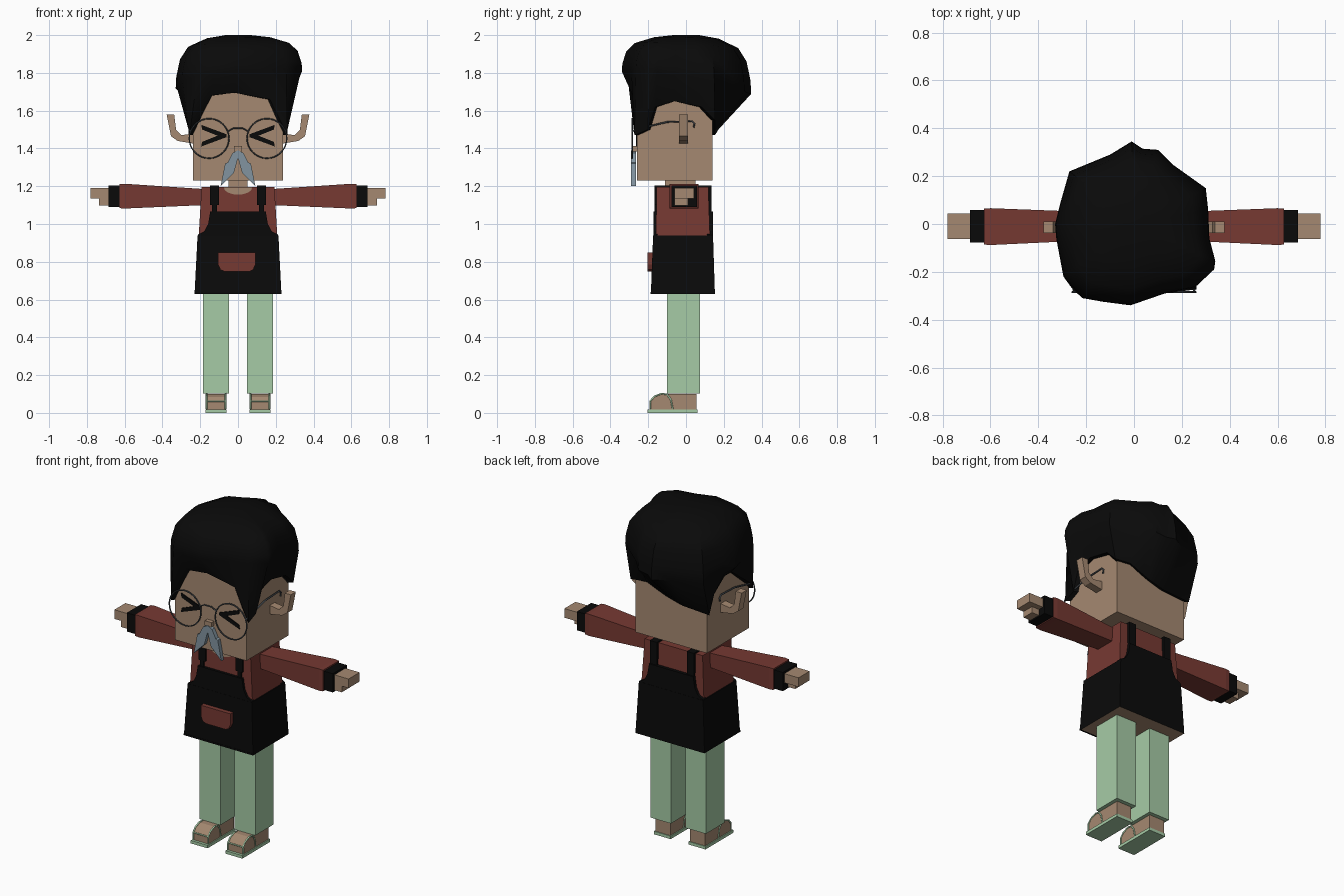
import bpy, bmesh, math

cube = bpy.data.objects.get("Cube")
if cube:
    bpy.data.objects.remove(cube)


def material(name, r, g, b):
    m = bpy.data.materials.new(name)
    m.use_nodes = True
    m.diffuse_color = (r, g, b, 1)
    node = next(n for n in m.node_tree.nodes if n.type == 'BSDF_PRINCIPLED')
    node.inputs["Base Color"].default_value = (r, g, b, 1)
    node.inputs["Roughness"].default_value = 0.9
    return m


SKIN = material("skin tan", .376, .25, .165)
BLACK = material("black", .003, .003, .003)
RED = material("brick red", .181, .041, .032)
GREEN = material("pale green", .381, .597, .381)
GREY = material("blue grey", .223, .296, .352)
METAL = material("dark metal", .06, .07, .08)
SIDES = (("left", 1), ("right", -1))


def link(name, mesh, mat):
    mesh.materials.clear()
    mesh.materials.append(mat)
    ob = bpy.data.objects.new(name, mesh)
    bpy.context.collection.objects.link(ob)
    return ob


def loft(name, rings, mat):
    """Skin rings of equal length and close both ends."""
    bm = bmesh.new()
    rows = [[bm.verts.new(p) for p in ring] for ring in rings]
    n = len(rows[0])
    for a, b in zip(rows, rows[1:]):
        for i in range(n):
            j = (i + 1) % n
            bm.faces.new((a[i], a[j], b[j], b[i]))
    bm.faces.new(rows[0])
    bm.faces.new(rows[-1])
    bmesh.ops.recalc_face_normals(bm, faces=bm.faces)
    mesh = bpy.data.meshes.new(name)
    bm.to_mesh(mesh)
    bm.free()
    return link(name, mesh, mat)


def rect(x, y, z):
    """Horizontal rectangle at height z."""
    return [(x[0], y[0], z), (x[1], y[0], z), (x[1], y[1], z), (x[0], y[1], z)]


def box(name, x, y, z, mat):
    return loft(name, [rect(x, y, z[0]), rect(x, y, z[1])], mat)


def upright(x, y, z):
    """Rectangle facing sideways at position x."""
    return [(x, y[0], z[0]), (x, y[1], z[0]), (x, y[1], z[1]), (x, y[0], z[1])]


def plate(name, outline, y0, y1, mat, s=1):
    """Front-facing outline pushed through from y0 to y1."""
    return loft(name, [[(s * x, y, z) for x, z in outline] for y in (y0, y1)], mat)


def wire(name, points, radius, mat, closed=False):
    cu = bpy.data.curves.new(name + " path", 'CURVE')
    cu.dimensions = '3D'
    cu.bevel_depth = radius
    cu.bevel_resolution = 1
    sp = cu.splines.new('POLY')
    sp.points.add(len(points) - 1)
    for p, co in zip(sp.points, points):
        p.co = (*co, 1)
    sp.use_cyclic_u = closed
    tmp = bpy.data.objects.new(name + " path", cu)
    mesh = bpy.data.meshes.new_from_object(tmp)
    bpy.data.objects.remove(tmp)
    return link(name, mesh, mat)


# Head, neck and nose
box("head", (-.238, .238), (-.26, .14), (1.23, 1.76), SKIN)
box("neck", (-.05, .05), (-.11, .05), (1.1, 1.24), SKIN)
box("nose", (-.022, .022), (-.285, -.255), (1.385, 1.412), SKIN)

# Hair: plan outline with the hem height below each point
LOCKS = [(-.01, .345, 1.5), (.035, .315, 1.51), (.1, .31, 1.53), (.16, .25, 1.56),
         (.3, .15, 1.55), (.31, .06, 1.62), (.315, -.06, 1.65), (.34, -.155, 1.62),
         (.335, -.19, 1.5), (.255, -.265, 1.47), (.13, -.29, 1.66), (-.015, -.34, 1.695),
         (-.13, -.325, 1.68), (-.215, -.31, 1.47), (-.295, -.22, 1.5), (-.325, -.06, 1.65),
         (-.33, 0, 1.65), (-.31, .08, 1.58), (-.27, .22, 1.47), (-.1, .29, 1.48)]


def hem(x, y, z, scale):
    """Pull a lock in to the boxy shape of the head."""
    u, v = x / .262, (y + .06) / .213
    k = 1.4 / max(abs(u), abs(v))
    u, v = (max(-1, min(1, w * k)) for w in (u, v))
    return (u * .262 * scale, v * .213 * scale - .06, z)


def crown(x, y, scale, rise):
    wide = 1.75 - .175 * y + .1 * x
    return (x * scale, y * scale, wide + (2 - wide) * rise)


hair_rings = [[hem(*p, s) for p in LOCKS] for s in (.9, 1)]
for s, rise in ((1, 0), (.99, .22), (.93, .55), (.8, .78), (.5, .94), (.2, 1)):
    hair_rings.append([crown(x, y, s, rise) for x, y, _ in LOCKS])
hair = loft("hair", hair_rings, BLACK)

# Ears, eyes, moustache and glasses
EAR = [(.23, 1.425), (.32, 1.44), (.355, 1.465), (.378, 1.58),
       (.338, 1.58), (.328, 1.5), (.3, 1.47), (.23, 1.48)]
LID = [(.195, 1.525), (.06, 1.475), (.06, 1.46), (.09, 1.46), (.19, 1.5)]
TACHE = [(0, 1.39), (.03, 1.375), (.055, 1.325), (.068, 1.32),
         (.092, 1.2), (.022, 1.27), (0, 1.35)]
for side, s in SIDES:
    plate(side + " ear", EAR, -.037, .01, SKIN, s)
    plate(side + " upper eye line", LID, -.266, -.258, BLACK, s)
    plate(side + " lower eye line", [(x, 2.935 - z) for x, z in LID], -.265, -.258, BLACK, s)
    plate(side + " moustache", TACHE, -.29, -.266, GREY, s)
    ring = [(s * .153 + .105 * math.cos(t), -.285, 1.453 + .105 * math.sin(t))
            for t in (math.tau * i / 32 for i in range(32))]
    wire(side + " lens rim", ring, .004, METAL, True)
    temple = [(.25, -.285, 1.49), (.255, -.25, 1.505), (.255, -.1, 1.54),
              (.255, .03, 1.545), (.255, .045, 1.53), (.255, .04, 1.51)]
    wire(side + " temple", [(s * x, y, z) for x, y, z in temple], .005, METAL)
wire("glasses bridge", [(-.055, -.285, 1.49), (-.025, -.285, 1.507),
                        (.025, -.285, 1.507), (.055, -.285, 1.49)], .004, METAL)

# Torso and neckline
loft("torso", [rect((-.21, .21), (-.16, .128), .9),
               rect((-.193, .193), (-.155, .118), 1.195)], RED)
NECKLINE = [(.075 * math.cos(t), 1.193 - .038 * math.sin(t))
            for t in (math.pi * i / 8 for i in range(9))]
plate("neckline", NECKLINE, -.16, -.153, SKIN)

# Apron: skirt with a bare underside, bibs, straps and pocket
skirt = loft("apron skirt", [rect((-.23, .23), (-.186, .153), .63),
                             rect((-.214, .214), (-.174, .143), .94)], BLACK)
skirt.data.materials.append(SKIN)
for f in skirt.data.polygons:
    if f.normal.z < -.9:
        f.material_index = 1
box("skirt hem", (-.231, .231), (-.187, -.175), (.63, .64), BLACK)
HALF = [(.21, .92), (.213, .943), (.178, .962), (.158, 1.0), (.147, 1.065)]
BIB = HALF + [(-x, z) for x, z in reversed(HALF)]
plate("front bib", BIB, -.173, -.15, BLACK)
plate("back bib", BIB, .11, .142, BLACK)
for side, s in SIDES:
    wide, thin = sorted((s * .1, s * .147)), sorted((s * .112, s * .137))
    box(side + " shoulder strap", wide, (-.168, .1), (1.1, 1.203), BLACK)
    box(side + " strap end", thin, (-.166, -.1), (1.05, 1.12), BLACK)
    box(side + " back strap", wide, (.05, .135), (1.05, 1.203), BLACK)
plate("pocket", [(-.105, .85), (.092, .85), (.092, .785), (.08, .758), (.06, .748),
                 (-.07, .748), (-.093, .758), (-.105, .785)], -.204, -.17, RED)

# Arms, hands, legs and sandals
FOOT = [(-.188, .015), (-.188, .06), (-.168, .085), (-.13, .1), (.055, .1), (.055, .015)]
STRAP = [(-.19, .02), (-.19, .062), (-.168, .087), (-.13, .102),
         (-.1, .098), (-.08, .07), (-.07, .02)]
for side, s in SIDES:
    loft(side + " sleeve", [upright(s * .18, (-.068, .05), (1.1, 1.185)),
                            upright(s * .6, (-.088, .066), (1.082, 1.213)),
                            upright(s * .627, (-.086, .064), (1.084, 1.211))], RED)
    box(side + " cuff", sorted((s * .62, s * .686)), (-.078, .058), (1.09, 1.203), BLACK)
    box(side + " hand", sorted((s * .68, s * .78)), (-.062, .043), (1.135, 1.19), SKIN)
    box(side + " thumb", sorted((s * .68, s * .735)), (-.062, .01), (1.098, 1.14), SKIN)
    box(side + " leg", sorted((s * .048, s * .185)), (-.1, .075), (.103, .66), GREEN)
    box(side + " sole", sorted((s * .06, s * .172)), (-.204, .06), (0, .018), GREEN)
    loft(side + " foot", [[(s * x, y, z) for y, z in FOOT] for x in (.066, .166)], SKIN)
    for edge, x in (("inner", .066), ("outer", .166)):
        wire(f"{side} {edge} sandal strap", [(s * x, y, z) for y, z in STRAP], .005, GREEN)
    wire(side + " toe strap", [(s * x, -.189, .062) for x in (.066, .166)], .004, GREEN)

# Soft shading on the hair only
bpy.ops.object.select_all(action='DESELECT')
hair.select_set(True)
bpy.context.view_layer.objects.active = hair
bpy.ops.object.shade_smooth_by_angle(angle=math.radians(40))
